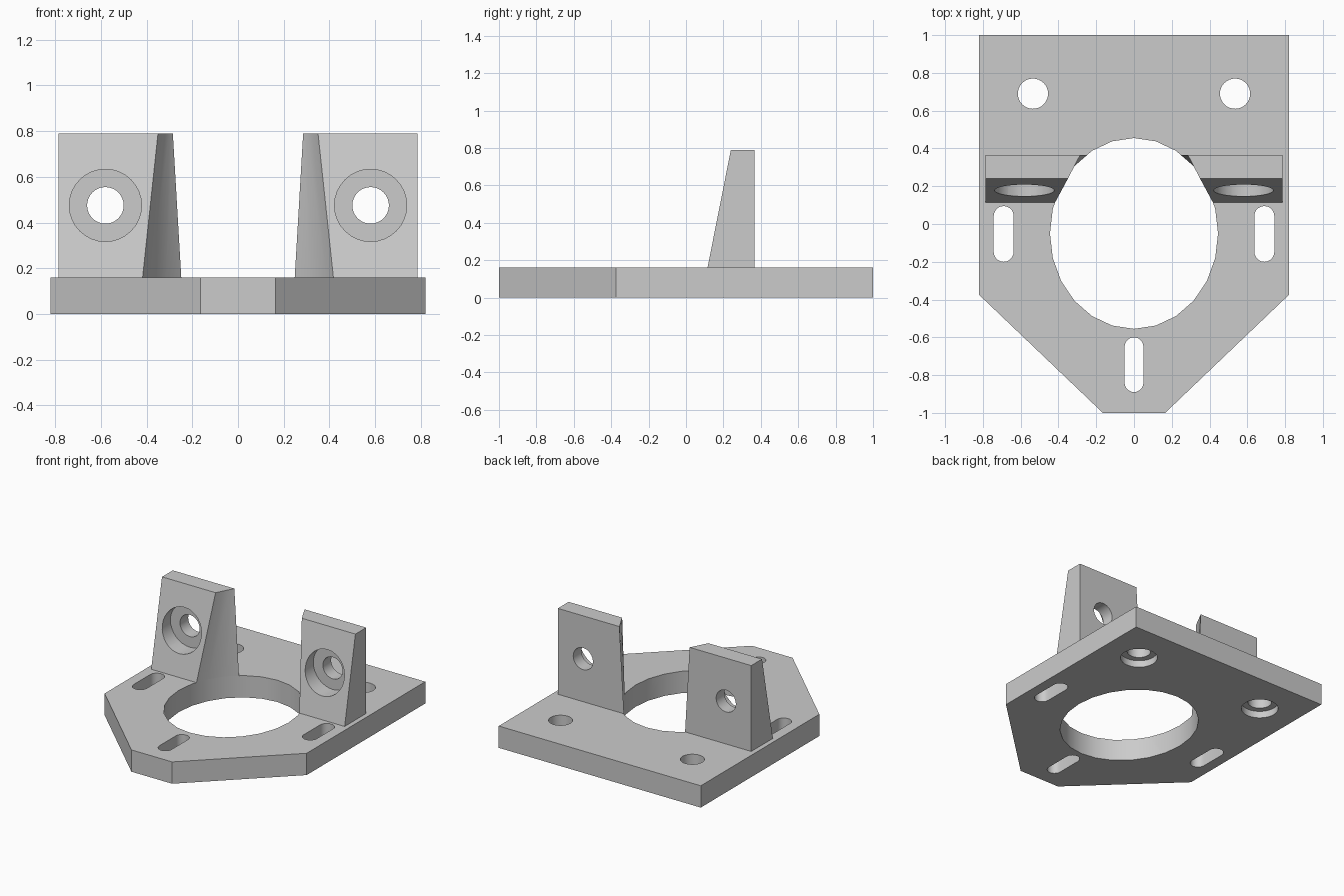
import bpy
import bmesh
from math import cos, sin, pi, radians
from mathutils import Matrix, Vector

if "Cube" in bpy.data.objects:
    bpy.data.objects.remove(bpy.data.objects["Cube"])

THICK = 0.16          # base plate thickness
BORE = (0.445, 0.505, -0.05)   # radius x, radius y, centre y

grey = bpy.data.materials.new("plain grey")
grey.use_nodes = True
grey.diffuse_color = (0.6, 0.6, 0.6, 1)
grey.node_tree.nodes["Principled BSDF"].inputs["Base Color"].default_value = (0.6, 0.6, 0.6, 1)


def loft(name, lower, upper):
    """Closed solid between two loops with equal point counts."""
    bm = bmesh.new()
    a = [bm.verts.new(p) for p in lower]
    b = [bm.verts.new(p) for p in upper]
    n = len(a)
    bm.faces.new(a[::-1])
    bm.faces.new(b)
    for i in range(n):
        j = (i + 1) % n
        bm.faces.new((a[i], a[j], b[j], b[i]))
    bmesh.ops.recalc_face_normals(bm, faces=bm.faces)
    mesh = bpy.data.meshes.new(name)
    bm.to_mesh(mesh)
    bm.free()
    mesh.materials.append(grey)
    obj = bpy.data.objects.new(name, mesh)
    bpy.context.collection.objects.link(obj)
    return obj


def prism(name, outline, z0, z1):
    return loft(name, [(x, y, z0) for x, y in outline], [(x, y, z1) for x, y in outline])


def ellipse(cx, cy, rx, ry, n=32):
    return [(cx + rx * cos(2 * pi * i / n), cy + ry * sin(2 * pi * i / n)) for i in range(n)]


def slot(cx, y0, y1, r, n=10):
    top = [(cx + r * cos(pi * i / n), y1 - r + r * sin(pi * i / n)) for i in range(n + 1)]
    return top + [(2 * cx - x, y0 + y1 - y) for x, y in top]


def apply(obj, mod):
    bpy.context.view_layer.objects.active = obj
    bpy.ops.object.modifier_apply(modifier=mod.name)


def cut(obj, cutter):
    mod = obj.modifiers.new("cut", "BOOLEAN")
    mod.operation = "DIFFERENCE"
    mod.solver = "EXACT"
    mod.object = cutter
    apply(obj, mod)
    bpy.data.objects.remove(cutter)


def smooth(obj):
    bpy.ops.object.select_all(action="DESELECT")
    obj.select_set(True)
    bpy.context.view_layer.objects.active = obj
    bpy.ops.object.shade_smooth_by_angle(angle=radians(30))


# Base plate with tapered front
half = [(0.82, 1), (0.82, -0.375), (0.165, -1)]
plate = prism("base_plate", half + [(-x, y) for x, y in reversed(half)], 0, THICK)

# Central bore and adjustment slots
rx, ry, cy = BORE
bore = ellipse(0, cy, rx, ry, 24)
for outline in [bore, slot(0, -0.89, -0.6, 0.05),
                slot(0.69, -0.2, 0.095, 0.053), slot(-0.69, -0.2, 0.095, 0.053)]:
    cut(plate, prism("cutter", outline, -0.1, 0.3))

# Rear screw holes, counterbored from below
for x in (-0.535, 0.535):
    cut(plate, prism("cutter", ellipse(x, 0.69, 0.08, 0.08), -0.1, 0.3))
    cut(plate, prism("cutter", ellipse(x, 0.69, 0.125, 0.125), -0.1, 0.05))
smooth(plate)


# Upright bracket: inner side follows the bore below, straight at the top
def bore_x(y):
    for (xa, ya), (xb, yb) in zip(bore[:6], bore[1:7]):
        if ya <= y <= yb:
            return xa + (xb - xa) * (y - ya) / (yb - ya)


FRONT, BACK, OUTER = 0.115, 0.365, 0.785
rows = [FRONT, bore[2][1], bore[3][1], BACK]
lower = [(OUTER, FRONT, THICK)] + [(bore_x(y), y, THICK) for y in rows] + [(OUTER, BACK, THICK)]
upper = [(OUTER, 0.24, 0.79)]
for y in rows:
    t = (y - FRONT) / (BACK - FRONT)
    p = Vector((0.35, 0.24, 0.79)).lerp(Vector((0.285, BACK, 0.79)), t)
    upper.append(tuple(p))
upper.append((OUTER, BACK, 0.79))
bracket = loft("left_bracket", lower, upper)

# Bolt hole along y with a counterbore from the front
turn = Matrix.Translation((0.58, 0, 0.475)) @ Matrix.Rotation(radians(-90), 4, "X")
for radius, y0, y1 in [(0.08, 0, 0.5), (0.158, 0, 0.27)]:
    tool = prism("cutter", ellipse(0, 0, radius, radius), y0, y1)
    tool.data.transform(turn)
    cut(bracket, tool)
smooth(bracket)

# Mirrored bracket on the other side
other = bracket.copy()
other.name = "right_bracket"
other.data = bracket.data.copy()
other.data.transform(Matrix.Scale(-1, 4, (1, 0, 0)))
other.data.flip_normals()
bpy.context.collection.objects.link(other)
